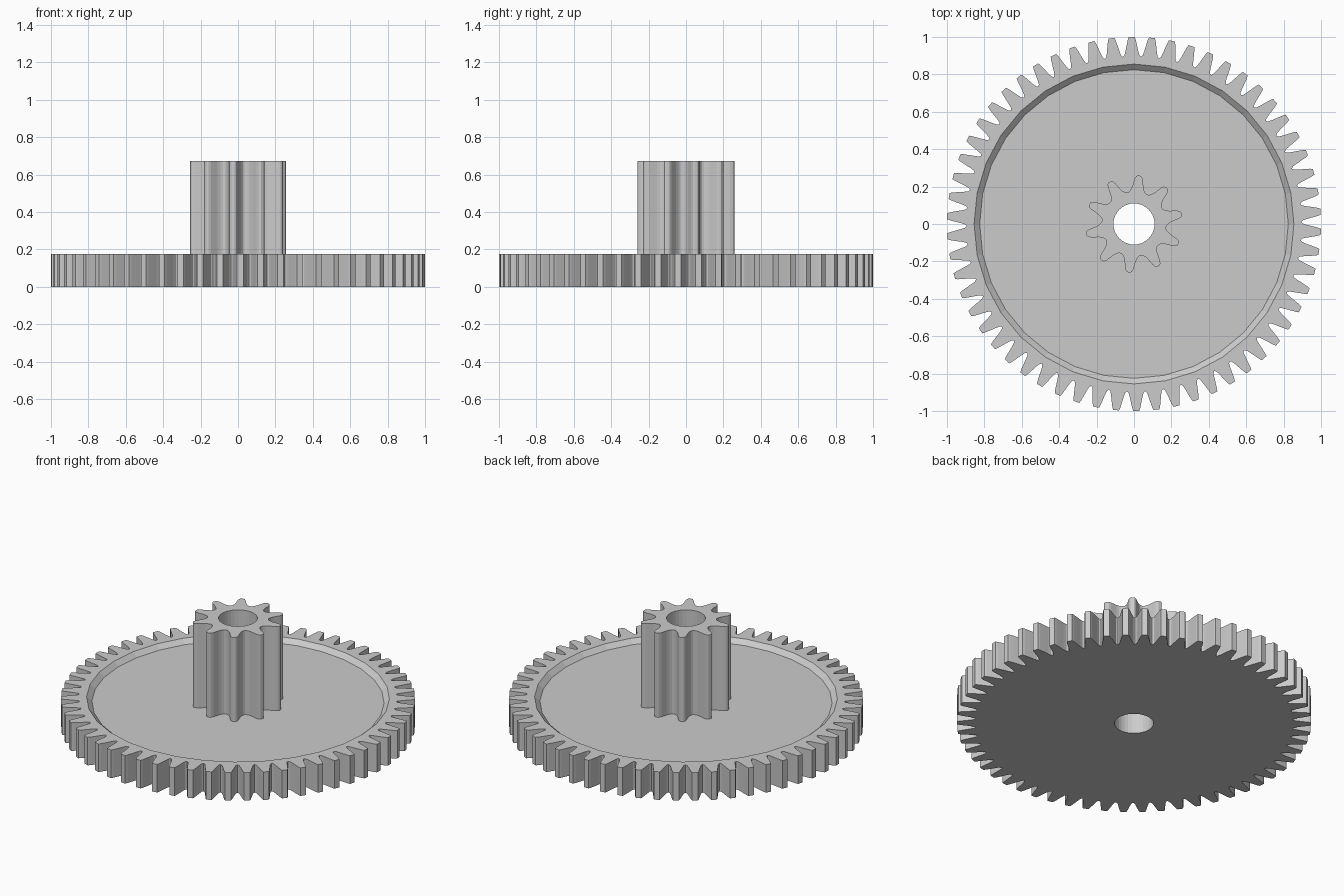
import bpy, bmesh, math
from mathutils import Vector

if "Cube" in bpy.data.objects:
    bpy.data.objects.remove(bpy.data.objects["Cube"])

grey = bpy.data.materials.new("grey plastic")
grey.diffuse_color = (0.6, 0.6, 0.6, 1)
grey.use_nodes = True
grey.node_tree.nodes["Principled BSDF"].inputs["Base Color"].default_value = grey.diffuse_color


def circle(r, n=32):
    return [(r * math.cos(2 * math.pi * i / n), r * math.sin(2 * math.pi * i / n)) for i in range(n)]


def gear_outline(teeth, phase, half):
    """half: (radius, half width as a fraction of the pitch) from tip to valley centre."""
    prof = [(r, -w) for r, w in reversed(half)] + [(r, w) for r, w in half[:-1]]
    pitch = 2 * math.pi / teeth
    pts = []
    for k in range(teeth):
        for r, w in prof:
            a = phase + (k + w) * pitch
            pts.append((r * math.cos(a), r * math.sin(a)))
    return pts


def build(name, rings, caps):
    """rings: chains of (outline, z) joined by walls; caps: pairs of ring ends filled between."""
    bm = bmesh.new()
    loops = {}

    def loop(key, pts, z):
        vs = [bm.verts.new((x, y, z)) for x, y in pts]
        es = [bm.edges.new((vs[i], vs[(i + 1) % len(vs)])) for i in range(len(vs))]
        loops[key] = (vs, es)
        return vs

    for (ka, pa, za), (kb, pb, zb) in rings:
        a, b = loop(ka, pa, za), loop(kb, pb, zb)
        for i in range(len(a)):
            j = (i + 1) % len(a)
            bm.faces.new((a[i], a[j], b[j], b[i]))
    for outer, inner, nz in caps:
        bmesh.ops.triangle_fill(bm, edges=loops[outer][1] + loops[inner][1],
                                use_beauty=True, normal=Vector((0, 0, nz)))
    bmesh.ops.recalc_face_normals(bm, faces=bm.faces[:])
    me = bpy.data.meshes.new(name)
    bm.to_mesh(me)
    bm.free()
    me.materials.append(grey)
    ob = bpy.data.objects.new(name, me)
    bpy.context.collection.objects.link(ob)
    return ob


FLOOR, RIM, TOP, BORE = 0.148, 0.175, 0.672, 0.11
bore = circle(BORE)

# large wheel with a shallow bevelled recess in its top
teeth = gear_outline(58, math.radians(-89.3),
                     [(1.0, 0.15), (0.985, 0.2), (0.955, 0.27), (0.925, 0.34), (0.903, 0.41), (0.895, 0.5)])
build("large_wheel",
      [(("bot", teeth, 0), ("rim", teeth, RIM)),
       (("lip", circle(0.855), RIM), ("floor", circle(0.825), FLOOR)),
       (("bore_low", bore, 0), ("bore_high", bore, FLOOR))],
      [("bot", "bore_low", -1), ("rim", "lip", 1), ("floor", "bore_high", 1)])

# ten-tooth pinion standing on the wheel
small = gear_outline(10, math.radians(12),
                     [(0.26, 0.05), (0.255, 0.1), (0.24, 0.15), (0.22, 0.19),
                      (0.2, 0.24), (0.185, 0.31), (0.175, 0.4), (0.172, 0.5)])
build("pinion",
      [(("bot", small, FLOOR), ("top", small, TOP)),
       (("bore_low", bore, FLOOR), ("bore_high", bore, TOP))],
      [("bot", "bore_low", -1), ("top", "bore_high", 1)])
